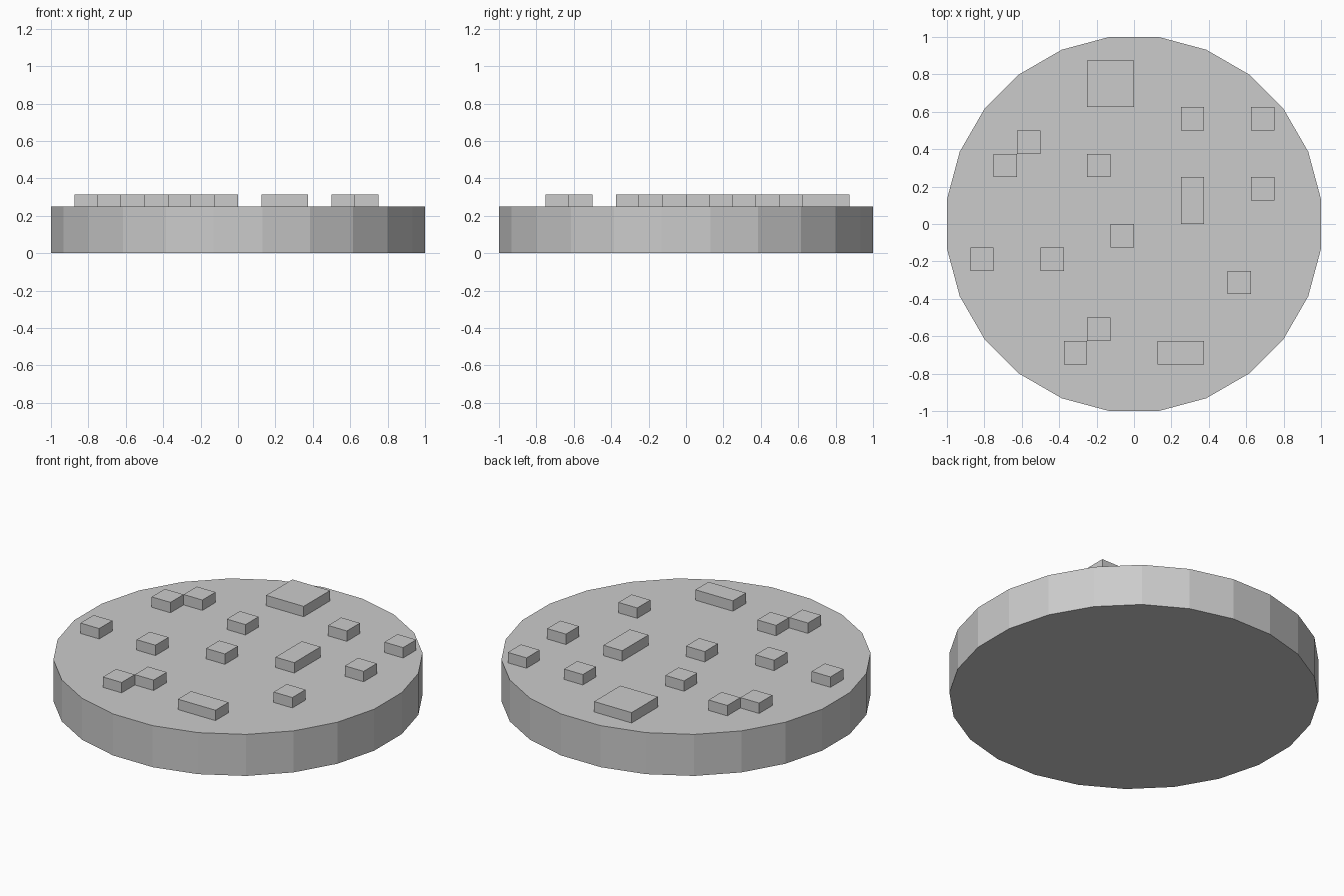
import bpy
import math

cube = bpy.data.objects.get("Cube")
if cube:
    bpy.data.objects.remove(cube, do_unlink=True)

# One plain stone grey for everything
grey = bpy.data.materials.new("stone_grey")
grey.use_nodes = True
colour = (0.6, 0.6, 0.6, 1)
grey.diffuse_color = colour
grey.node_tree.nodes["Principled BSDF"].inputs["Base Color"].default_value = colour

CELL = 0.125
BASE_HEIGHT = 2 * CELL
STUD_HEIGHT = CELL / 2
SIDES = 24


def finish(name):
    obj = bpy.context.object
    obj.name = name
    obj.data.materials.append(grey)
    return obj


# Round base, with flat sides facing the axes
half_step = math.pi / SIDES
bpy.ops.mesh.primitive_cylinder_add(
    vertices=SIDES, radius=1 / math.cos(half_step), depth=BASE_HEIGHT,
    location=(0, 0, BASE_HEIGHT / 2), rotation=(0, 0, half_step))
finish("round_base")
bpy.ops.object.transform_apply(location=False, rotation=True, scale=False)


# Raised block given by its lower-left grid cell and its size in cells
def block(name, col, row, width=1, depth=1):
    bpy.ops.mesh.primitive_cube_add(size=1, location=(
        (col + width / 2) * CELL, (row + depth / 2) * CELL,
        BASE_HEIGHT + STUD_HEIGHT / 2))
    obj = finish(name)
    obj.scale = (width * CELL, depth * CELL, STUD_HEIGHT)
    bpy.ops.object.transform_apply(location=False, rotation=False, scale=True)


# Large and long blocks
block("large_block", -2, 5, 2, 2)
block("long_block_side", 2, 0, 1, 2)
block("long_block_front", 1, -6, 2, 1)

# Small blocks
small = [(2, 4), (5, 4), (-5, 3), (-6, 2), (-2, 2), (5, 1), (-1, -1),
         (-7, -2), (-4, -2), (4, -3), (-2, -5), (-3, -6)]
for i, (col, row) in enumerate(small, 1):
    block(f"small_block_{i}", col, row)
